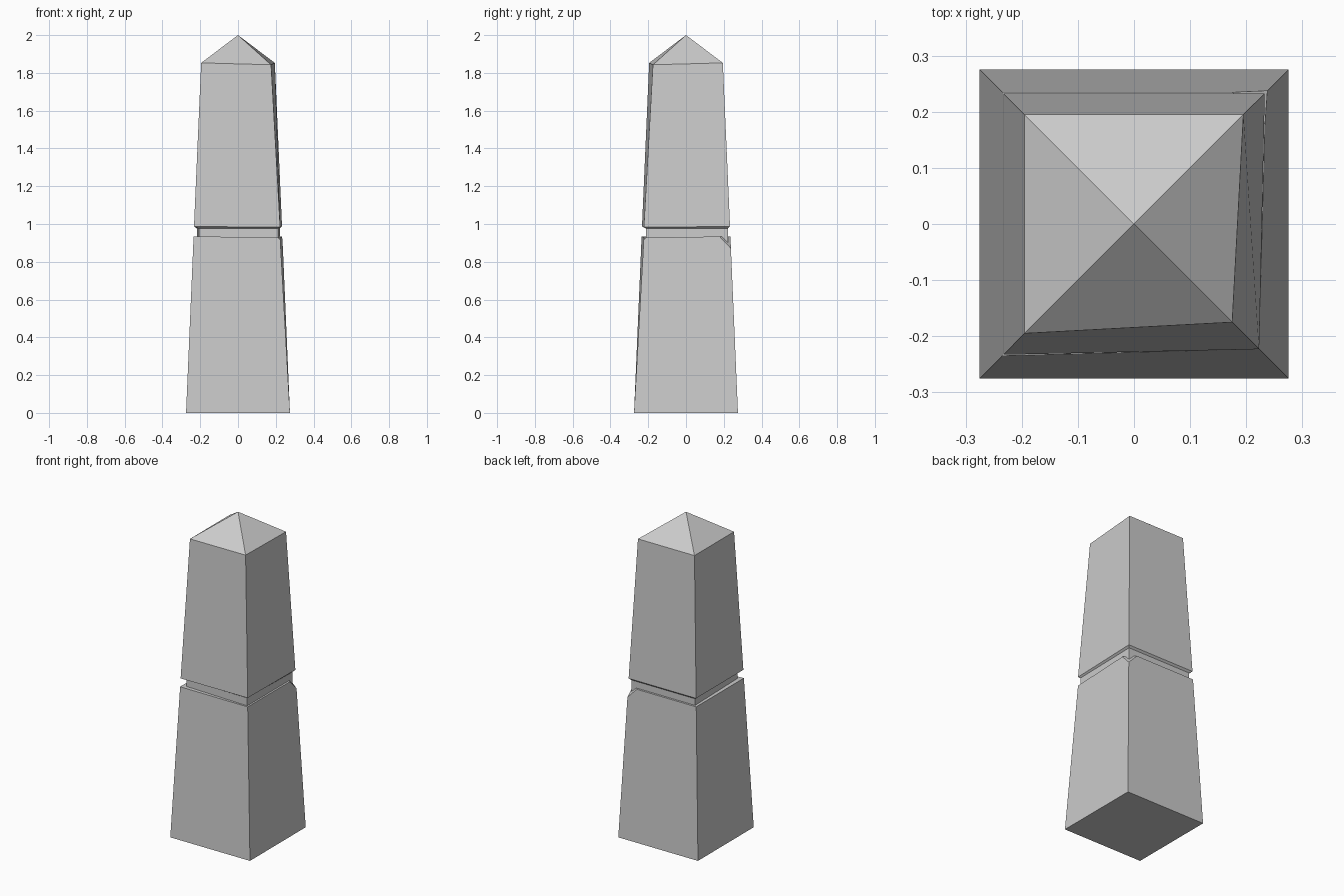
import bpy, bmesh
from mathutils import Vector

if "Cube" in bpy.data.objects:
    bpy.data.objects.remove(bpy.data.objects["Cube"])


def stack(name, rings, apex=None, cut=None):
    """Solid from stacked four-corner rings, optional point on top and flat cut."""
    bm = bmesh.new()
    loops = [[bm.verts.new(p) for p in ring] for ring in rings]
    for a, b in zip(loops, loops[1:]):
        for i in range(4):
            j = (i + 1) % 4
            bm.faces.new((a[i], a[j], b[j], b[i]))
    bm.faces.new(loops[0][::-1])
    if apex:
        tip = bm.verts.new(apex)
        for i in range(4):
            bm.faces.new((loops[-1][i], loops[-1][(i + 1) % 4], tip))
    else:
        bm.faces.new(loops[-1])
    if cut:
        res = bmesh.ops.bisect_plane(bm, geom=bm.verts[:] + bm.edges[:] + bm.faces[:],
                                     plane_co=cut[0], plane_no=cut[1], clear_outer=True)
        edges = [e for e in res["geom_cut"] if isinstance(e, bmesh.types.BMEdge)]
        bmesh.ops.holes_fill(bm, edges=[e for e in bm.edges if e.is_boundary] or edges)
    bmesh.ops.recalc_face_normals(bm, faces=bm.faces)
    me = bpy.data.meshes.new(name)
    bm.to_mesh(me)
    bm.free()
    ob = bpy.data.objects.new(name, me)
    bpy.context.collection.objects.link(ob)
    return ob


def ring(h, z, worn=None, worn_z=None):
    """Square ring; the front right corner can be worn inward and lowered."""
    w = h if worn is None else worn
    wz = z if worn_z is None else worn_z
    return [(-h, -h, z), (w, -w, wz), (h, h, z), (-h, h, z)]


def neck_ring(z):
    return [(-0.207, -0.210, z), (0.213, -0.213, z), (0.222, 0.222, z), (-0.218, 0.222, z)]


# lower shaft, chipped at the back right top corner
stack("lower_shaft", [ring(0.275, 0), ring(0.235, 0.935, 0.223, 0.927)],
      cut=(Vector((0.238, 0.238, 0.87)), Vector((1, 1, 1.017)).normalized()))

# recessed neck between the two blocks
stack("neck", [neck_ring(0.86), neck_ring(1.0)])

# upper shaft with undercut and pyramid tip
stack("upper_shaft", [neck_ring(0.976), ring(0.233, 0.987, 0.223, 0.983),
                      ring(0.195, 1.853, 0.175, 1.843)], apex=(0, 0, 2))
